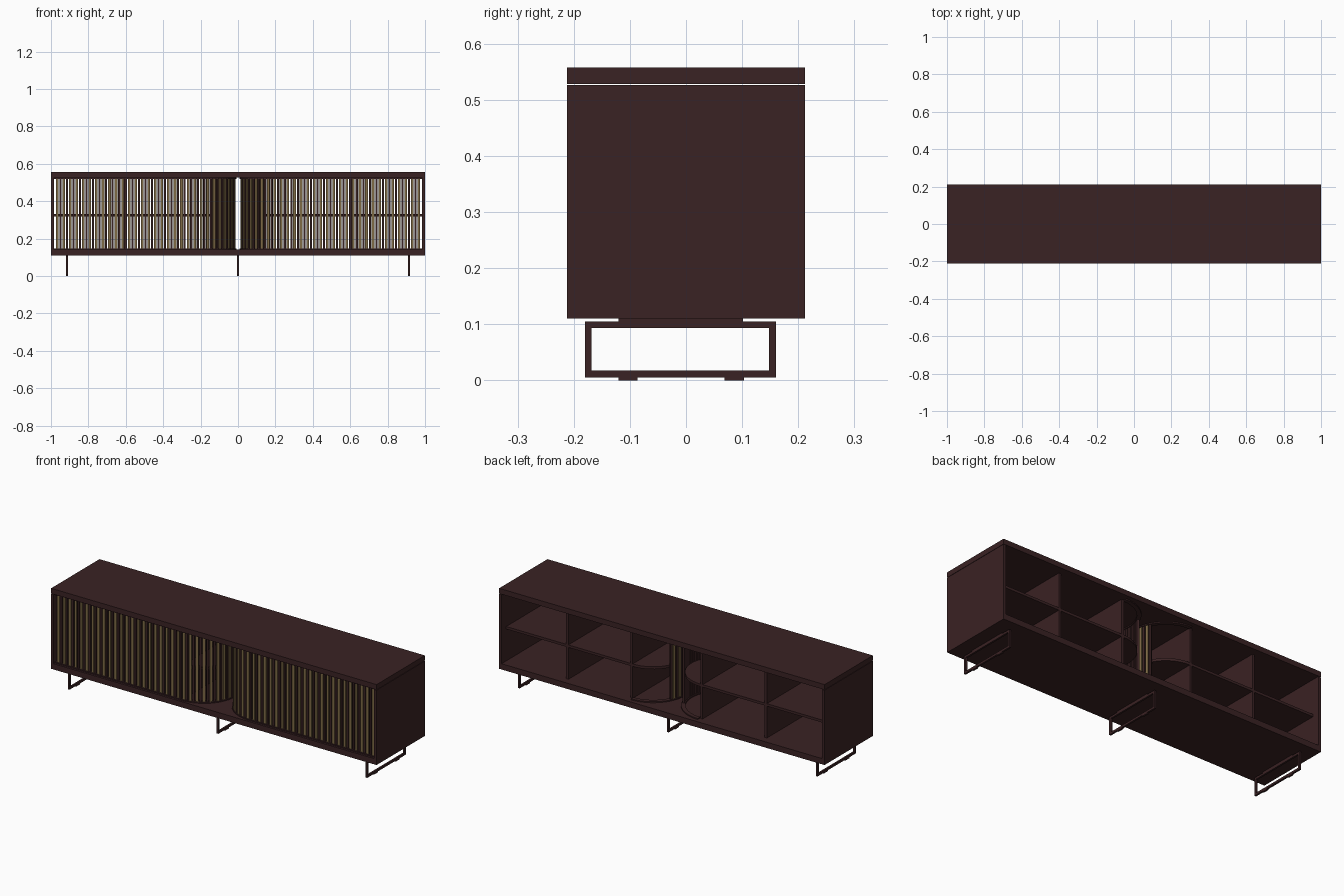
import bpy, bmesh, math
from mathutils import Vector, Matrix

if "Cube" in bpy.data.objects:
    bpy.data.objects.remove(bpy.data.objects["Cube"])


def material(name, rgb):
    m = bpy.data.materials.new(name)
    m.diffuse_color = (*rgb, 1)
    m.use_nodes = True
    m.node_tree.nodes["Principled BSDF"].inputs["Base Color"].default_value = m.diffuse_color
    return m


WOOD = material("dark wood", (0.042, 0.016, 0.017))
GOLD = material("gold slat", (0.21, 0.145, 0.06))


def finish(name, bm, mats=(WOOD,)):
    bmesh.ops.recalc_face_normals(bm, faces=bm.faces)
    me = bpy.data.meshes.new(name)
    bm.to_mesh(me)
    bm.free()
    for m in mats:
        me.materials.append(m)
    ob = bpy.data.objects.new(name, me)
    bpy.context.collection.objects.link(ob)
    return ob


def add_box(bm, x, y, z):
    """Axis-aligned box from three (low, high) pairs."""
    size = [b - a for a, b in (x, y, z)]
    mid = [(a + b) / 2 for a, b in (x, y, z)]
    return bmesh.ops.create_cube(
        bm, size=1, matrix=Matrix.Translation(mid) @ Matrix.Diagonal((*size, 1)))["verts"]


def box(name, x, y, z):
    bm = bmesh.new()
    add_box(bm, x, y, z)
    return finish(name, bm)


def prism(name, outline, z0, z1):
    """Extrude a flat outline upward."""
    bm = bmesh.new()
    face = bm.faces.new([bm.verts.new((x, y, z0)) for x, y in outline])
    top = bmesh.ops.extrude_face_region(bm, geom=[face])["geom"]
    bmesh.ops.translate(bm, vec=(0, 0, z1 - z0),
                        verts=[v for v in top if isinstance(v, bmesh.types.BMVert)])
    return finish(name, bm)


# Cabinet shell
box("top_slab", (-1, 1), (-0.212, 0.212), (0.528, 0.557))
box("bottom_slab", (-1, 1), (-0.212, 0.212), (0.11, 0.142))

# Sliding-door path: straight front, then a half round beside the centre gap
CX, CY, R, END = 0.205, -0.005, 0.185, 0.975
STRAIGHT = END - CX


def path(s):
    """Point and outward direction at distance s from the outer end."""
    if s < STRAIGHT:
        return Vector((END - s, CY - R)), Vector((0, -1))
    a = -math.pi / 2 - (s - STRAIGHT) / R
    n = Vector((math.cos(a), math.sin(a)))
    return Vector((CX, CY)) + n * R, n


def half_round(r, steps=24):
    return [(CX + r * math.cos(a), CY + r * math.sin(a))
            for a in (-math.pi / 2 - math.pi * i / steps for i in range(steps + 1))]


def add_slat(bm, s, width, side, gold):
    """Upright slat: gold outside and dark backing inside, or dark throughout."""
    p, n = path(s)
    t = Vector((-n.y, n.x))
    for d0, d1, outer in ((0.0, 0.006, True), (-0.006, 0.0, False)):
        verts = add_box(bm, (-width / 2, width / 2), (d0, d1), (0.147, 0.522))
        for v in verts:
            q = p + t * v.co.x + n * v.co.y
            v.co = (q.x * side, q.y, v.co.z)
        lit = gold and (outer or (side > 0 and 0.22 < p.x < 0.61))
        for f in {f for v in verts for f in v.link_faces}:
            f.material_index = int(lit)


PITCH = 0.035
LENGTH = STRAIGHT + R * math.radians(125)
for side, word in ((-1, "left"), (1, "right")):
    def span(a, b):
        return tuple(sorted((a * side, b * side)))

    # Side panel and compartment dividers
    box(word + "_side_panel", span(0.985, 1), (-0.212, 0.212), (0.142, 0.526))
    for label, x in (("outer", 0.61), ("inner", 0.215)):
        box(f"{word}_{label}_divider", span(x - 0.007, x + 0.007),
            (-0.18, 0.171), (0.142, 0.526))

    # Shelf with rounded inner end
    arc = half_round(0.176)
    shelf = [(0.985, 0.171), (0.985, -0.181)] + arc
    prism(word + "_shelf", [(x * side, y) for x, y in shelf], 0.319, 0.333)

    # Door tracks at floor and ceiling
    track = ([(0.985, CY - 0.196)] + half_round(0.196)
             + half_round(0.174)[::-1] + [(0.985, CY - 0.174)])
    for label, z in (("lower", 0.142), ("upper", 0.52)):
        prism(f"{word}_{label}_track", [(x * side, y) for x, y in track], z, z + 0.006)

    # Slatted sliding door, gold slats alternating with narrow dark ones
    bm = bmesh.new()
    for i in range(int(LENGTH / PITCH)):
        add_slat(bm, 0.008 + i * PITCH, 0.014, side, True)
        add_slat(bm, 0.025 + i * PITCH, 0.011, side, False)
    finish(word + "_slatted_door", bm, (WOOD, GOLD))

# Rectangular loop feet with mounting plates and floor pads
for word, x in (("left", -0.915), ("middle", 0), ("right", 0.915)):
    bm = bmesh.new()
    xs = (x - 0.005, x + 0.005)
    for y, z in (((-0.18, 0.16), (0.093, 0.105)), ((-0.18, 0.16), (0.005, 0.017)),
                 ((-0.18, -0.168), (0.017, 0.093)), ((0.148, 0.16), (0.017, 0.093)),
                 ((-0.12, 0.102), (0.105, 0.11)),
                 ((-0.12, -0.086), (0, 0.005)), ((0.069, 0.103), (0, 0.005))):
        add_box(bm, xs, y, z)
    finish(word + "_loop_foot", bm)
